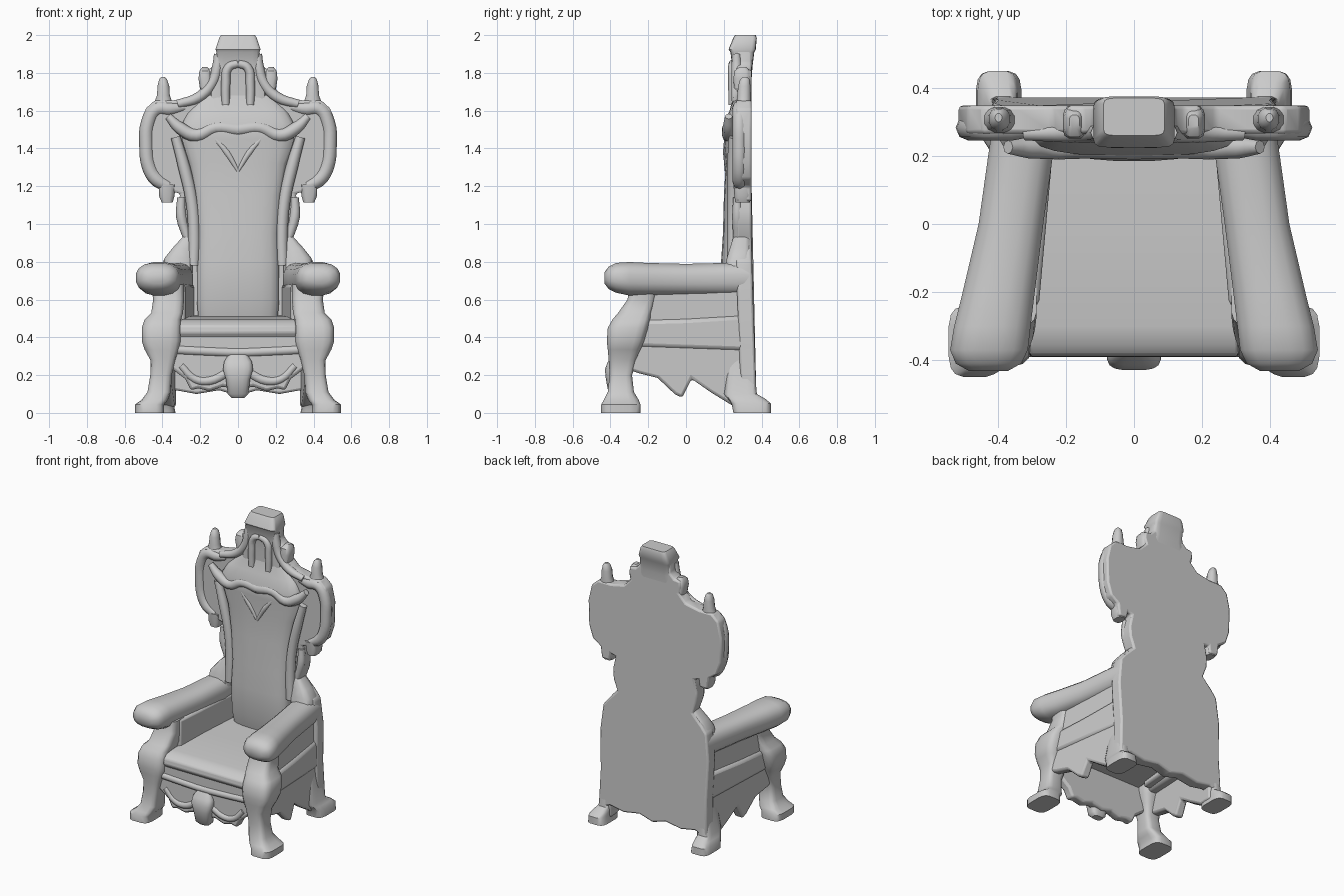
import bpy, bmesh, math

def finish(name, bm, mirror=False, bevel=0.0, angle=40):
    bmesh.ops.recalc_face_normals(bm, faces=bm.faces)
    me = bpy.data.meshes.new(name)
    bm.to_mesh(me)
    bm.free()
    ob = bpy.data.objects.new(name, me)
    bpy.context.collection.objects.link(ob)
    smooth(ob, angle)
    if bevel:
        b = ob.modifiers.new("bevel", 'BEVEL')
        b.width, b.segments, b.limit_method = bevel, 2, 'ANGLE'
    if mirror:
        add_mirror(ob)
    return ob

def add_mirror(ob):
    m = ob.modifiers.new("mirror", 'MIRROR')
    m.use_axis[0] = True

def smooth(ob, angle=40):
    bpy.ops.object.select_all(action='DESELECT')
    ob.select_set(True)
    bpy.context.view_layer.objects.active = ob
    bpy.ops.object.shade_smooth_by_angle(angle=math.radians(angle))

def prism(name, pts, fn, d0, d1, sym=False, mirror=False, bevel=0.015):
    """Extrude an outline; fn(u, v, depth) gives the 3D point."""
    if sym:
        pts = pts + [(-u, v) for u, v in reversed(pts) if u > 0]
    bm = bmesh.new()
    a = [bm.verts.new(fn(u, v, d0)) for u, v in pts]
    b = [bm.verts.new(fn(u, v, d1)) for u, v in pts]
    bm.faces.new(a)
    bm.faces.new(b)
    n = len(pts)
    for i in range(n):
        j = (i + 1) % n
        bm.faces.new((a[i], a[j], b[j], b[i]))
    return finish(name, bm, mirror, bevel)

def loft(name, secs, axis='z', e=0.6, mirror=False, n=16):
    """Skin super-ellipse sections (pos, a0, a1, b0, b1) along z or y."""
    bm = bmesh.new()
    rings = []
    for p, a0, a1, b0, b1 in secs:
        ring = []
        for i in range(n):
            t = 2 * math.pi * (i + 0.5) / n
            c, s = math.cos(t), math.sin(t)
            a = (a0 + a1) / 2 + (a1 - a0) / 2 * math.copysign(abs(c) ** e, c)
            b = (b0 + b1) / 2 + (b1 - b0) / 2 * math.copysign(abs(s) ** e, s)
            ring.append(bm.verts.new((a, b, p) if axis == 'z' else (a, p, b)))
        rings.append(ring)
    for r, q in zip(rings, rings[1:]):
        for i in range(n):
            j = (i + 1) % n
            bm.faces.new((r[i], r[j], q[j], q[i]))
    bm.faces.new(rings[0])
    bm.faces.new(rings[-1])
    return finish(name, bm, mirror)

def tube(name, pts, r, y, mirror=True):
    """Carved round moulding along an (x, z, radius factor) path."""
    cu = bpy.data.curves.new(name, 'CURVE')
    cu.dimensions, cu.bevel_depth, cu.bevel_resolution = '3D', r, 2
    cu.resolution_u, cu.use_fill_caps = 4, True
    sp = cu.splines.new('BEZIER')
    sp.bezier_points.add(len(pts) - 1)
    for bp, (x, z, f) in zip(sp.bezier_points, pts):
        bp.co, bp.radius = (x, y, z), f
        bp.handle_left_type = bp.handle_right_type = 'AUTO'
    ob = bpy.data.objects.new(name, cu)
    bpy.context.collection.objects.link(ob)
    bpy.ops.object.select_all(action='DESELECT')
    ob.select_set(True)
    bpy.context.view_layer.objects.active = ob
    bpy.ops.object.convert(target='MESH')
    ob = bpy.context.object
    smooth(ob, 50)
    if mirror:
        add_mirror(ob)

# Back board: one silhouette, leaning slightly backwards at the bottom
board = [(0, 0.09), (0.10, 0.12), (0.22, 0.10), (0.33, 0.12), (0.42, 0.08), (0.41, 0.35),
         (0.42, 0.62), (0.40, 0.80), (0.36, 0.85), (0.29, 0.92), (0.32, 1.00), (0.325, 1.07),
         (0.305, 1.16), (0.34, 1.17), (0.345, 1.12), (0.41, 1.12), (0.42, 1.20), (0.48, 1.24),
         (0.51, 1.33), (0.515, 1.50), (0.49, 1.61), (0.44, 1.655), (0.34, 1.655), (0.24, 1.675),
         (0.185, 1.73), (0.20, 1.77), (0.195, 1.815), (0.15, 1.82), (0.12, 1.85), (0.11, 1.96), (0, 1.97)]
def lean(u, v, d):
    return (u, d + max(0, 0.8 - v) * 0.035, v)
prism("back_board", board, lean, 0.265, 0.348, sym=True, bevel=0.012)

# Upholstered back panel
loft("back_cushion", [(0.48, -0.21, 0.21, 0.22, 0.34), (0.60, -0.22, 0.22, 0.19, 0.34),
                      (0.80, -0.22, 0.22, 0.185, 0.34), (0.95, -0.215, 0.215, 0.195, 0.34),
                      (1.15, -0.23, 0.23, 0.20, 0.34), (1.32, -0.26, 0.26, 0.21, 0.34),
                      (1.45, -0.30, 0.30, 0.20, 0.34), (1.53, -0.30, 0.30, 0.20, 0.34),
                      (1.60, -0.26, 0.26, 0.23, 0.34), (1.68, -0.18, 0.18, 0.25, 0.34)], e=0.7, n=20)

# Carved mouldings on the back
tube("ear_scroll", [(0.28, 1.62, .6), (0.36, 1.61, 1), (0.43, 1.61, 1), (0.475, 1.54, 1), (0.485, 1.42, 1),
                    (0.47, 1.30, 1), (0.43, 1.235, 1), (0.37, 1.20, .8)], 0.038, 0.283)
tube("drapery_swag", [(0, 1.50, 1.1), (0.12, 1.51, 1), (0.22, 1.47, 1.1), (0.31, 1.51, 1), (0.37, 1.57, .6)],
     0.033, 0.226)
tube("back_stile", [(0.33, 1.46, .8), (0.285, 1.30, 1), (0.245, 1.12, 1), (0.232, 0.95, 1), (0.235, 0.78, 1)],
     0.032, 0.25)
tube("pointed_carving", [(0.12, 1.45, .7), (0.06, 1.38, 1), (0.0, 1.28, .5)], 0.018, 0.214)
tube("waist_moulding", [(0.30, 1.14, .8), (0.30, 1.04, 1), (0.27, 0.93, .8)], 0.028, 0.272)
loft("ear_pendant", [(1.115, 0.345, 0.405, 0.26, 0.34), (1.15, 0.335, 0.42, 0.255, 0.345),
                     (1.21, 0.33, 0.42, 0.25, 0.345)], mirror=True, n=12)

# Crest, its arch posts and the small finials
loft("crest_block", [(1.66, -0.15, 0.15, 0.25, 0.347), (1.76, -0.14, 0.14, 0.25, 0.347),
                     (1.83, -0.115, 0.115, 0.245, 0.352), (1.91, -0.115, 0.115, 0.235, 0.362),
                     (1.925, -0.12, 0.12, 0.225, 0.37), (1.985, -0.10, 0.10, 0.25, 0.375),
                     (2.0, -0.09, 0.09, 0.26, 0.37)], e=0.25)
tube("crest_arch", [(0, 1.85, .9), (0.05, 1.83, 1), (0.065, 1.74, 1), (0.065, 1.63, .9)], 0.024, 0.247)
tube("crest_edge", [(0.105, 1.90, .8), (0.11, 1.83, 1), (0.14, 1.74, 1), (0.21, 1.67, 1), (0.32, 1.635, .8)],
     0.028, 0.268)
loft("crest_knob", [(1.70, 0.12, 0.20, 0.255, 0.34), (1.77, 0.14, 0.21, 0.25, 0.345),
                    (1.81, 0.145, 0.205, 0.255, 0.34), (1.83, 0.16, 0.19, 0.28, 0.32)],
     mirror=True, n=12)
loft("ear_finial", [(1.63, 0.34, 0.45, 0.265, 0.345), (1.68, 0.36, 0.43, 0.27, 0.345),
                    (1.73, 0.363, 0.427, 0.275, 0.342), (1.765, 0.375, 0.418, 0.285, 0.338),
                    (1.778, 0.388, 0.408, 0.30, 0.325)], e=0.9, mirror=True, n=12)

# Armrests and the shoulders where they meet the back
loft("armrest", [(0.335, 0.24, 0.41, 0.62, 0.80), (0.20, 0.237, 0.43, 0.62, 0.795),
                 (0.0, 0.265, 0.458, 0.62, 0.79), (-0.20, 0.29, 0.505, 0.62, 0.795),
                 (-0.30, 0.302, 0.53, 0.62, 0.80), (-0.37, 0.31, 0.542, 0.635, 0.795),
                 (-0.41, 0.33, 0.525, 0.655, 0.775), (-0.432, 0.37, 0.485, 0.685, 0.745)],
     axis='y', e=0.8, mirror=True)
loft("arm_shoulder", [(0.74, 0.24, 0.40, 0.20, 0.347), (0.82, 0.24, 0.39, 0.215, 0.347),
                      (0.87, 0.24, 0.35, 0.23, 0.345), (0.93, 0.23, 0.295, 0.25, 0.34)],
     mirror=True, n=12)

# Side walls: a thick upper block, a bulging ledge and a thin wavy skirt, splayed to the front
def splay(y, z, x):
    return (x - 0.09 * y, y, z)
prism("side_wall", [(-0.24, 0.36), (0.34, 0.36), (0.34, 0.68), (-0.24, 0.68)], lambda y, z, x:
      splay(y, z, x), 0.258, 0.418, mirror=True)
prism("side_ledge", [(-0.35, 0.35), (0.34, 0.325), (0.34, 0.52), (0.0, 0.50), (-0.35, 0.49)],
      splay, 0.30, 0.435, mirror=True, bevel=0.025)
prism("side_skirt", [(-0.34, 0.40), (-0.34, 0.24), (-0.25, 0.21), (-0.15, 0.185), (-0.06, 0.10),
                     (-0.02, 0.08), (0.03, 0.18), (0.13, 0.11), (0.26, 0.03), (0.36, 0.03), (0.355, 0.40)],
      splay, 0.36, 0.425, mirror=True)

# Front legs rise into bulging posts below the arms
loft("front_leg", [(0.0, 0.39, 0.545, -0.45, -0.24), (0.045, 0.39, 0.545, -0.45, -0.24),
                   (0.07, 0.37, 0.51, -0.435, -0.25), (0.11, 0.355, 0.48, -0.415, -0.275),
                   (0.20, 0.35, 0.465, -0.405, -0.285), (0.28, 0.33, 0.465, -0.41, -0.26),
                   (0.335, 0.31, 0.495, -0.415, -0.24), (0.38, 0.30, 0.51, -0.42, -0.22),
                   (0.45, 0.30, 0.51, -0.415, -0.20), (0.495, 0.30, 0.495, -0.39, -0.19),
                   (0.53, 0.29, 0.46, -0.36, -0.18), (0.60, 0.285, 0.45, -0.31, -0.16),
                   (0.68, 0.285, 0.46, -0.30, -0.15)], e=0.5, mirror=True)
loft("back_foot", [(0.0, 0.33, 0.465, 0.25, 0.45), (0.05, 0.34, 0.46, 0.24, 0.45),
                   (0.075, 0.34, 0.445, 0.22, 0.42), (0.10, 0.34, 0.43, 0.20, 0.376),
                   (0.28, 0.35, 0.40, 0.22, 0.36)], e=0.5, mirror=True)

# Seat with a rolled front edge
prism("seat", [(0.32, 0.40), (0.32, 0.515), (0.0, 0.51), (-0.30, 0.495), (-0.355, 0.485),
               (-0.385, 0.46), (-0.39, 0.425), (-0.365, 0.39)],
      lambda y, z, x: (x * (1 - 0.15 * y), y, z), -0.29, 0.29, bevel=0.008)

# Front rail, its moulding and the hanging centre ornament
prism("front_rail", [(0, 0.12), (0.08, 0.14), (0.15, 0.115), (0.21, 0.13), (0.25, 0.12), (0.28, 0.18),
                     (0.36, 0.24), (0.36, 0.42), (0, 0.42)],
      lambda u, v, d: (u, d, v), -0.375, -0.31, sym=True)
tube("rail_moulding", [(-0.35, 0.335, 1), (-0.15, 0.325, 1), (0, 0.32, 1), (0.15, 0.325, 1),
                       (0.35, 0.335, 1)], 0.025, -0.366, mirror=False)
tube("rail_scroll", [(0.06, 0.21, 1), (0.15, 0.17, 1), (0.23, 0.18, .9), (0.30, 0.25, .8)], 0.025, -0.366)
loft("centre_ornament", [(0.08, -0.035, 0.035, -0.39, -0.34), (0.10, -0.055, 0.055, -0.41, -0.33),
                         (0.18, -0.065, 0.065, -0.425, -0.33), (0.23, -0.08, 0.08, -0.43, -0.33),
                         (0.27, -0.075, 0.075, -0.415, -0.33), (0.31, -0.05, 0.05, -0.39, -0.33)])
